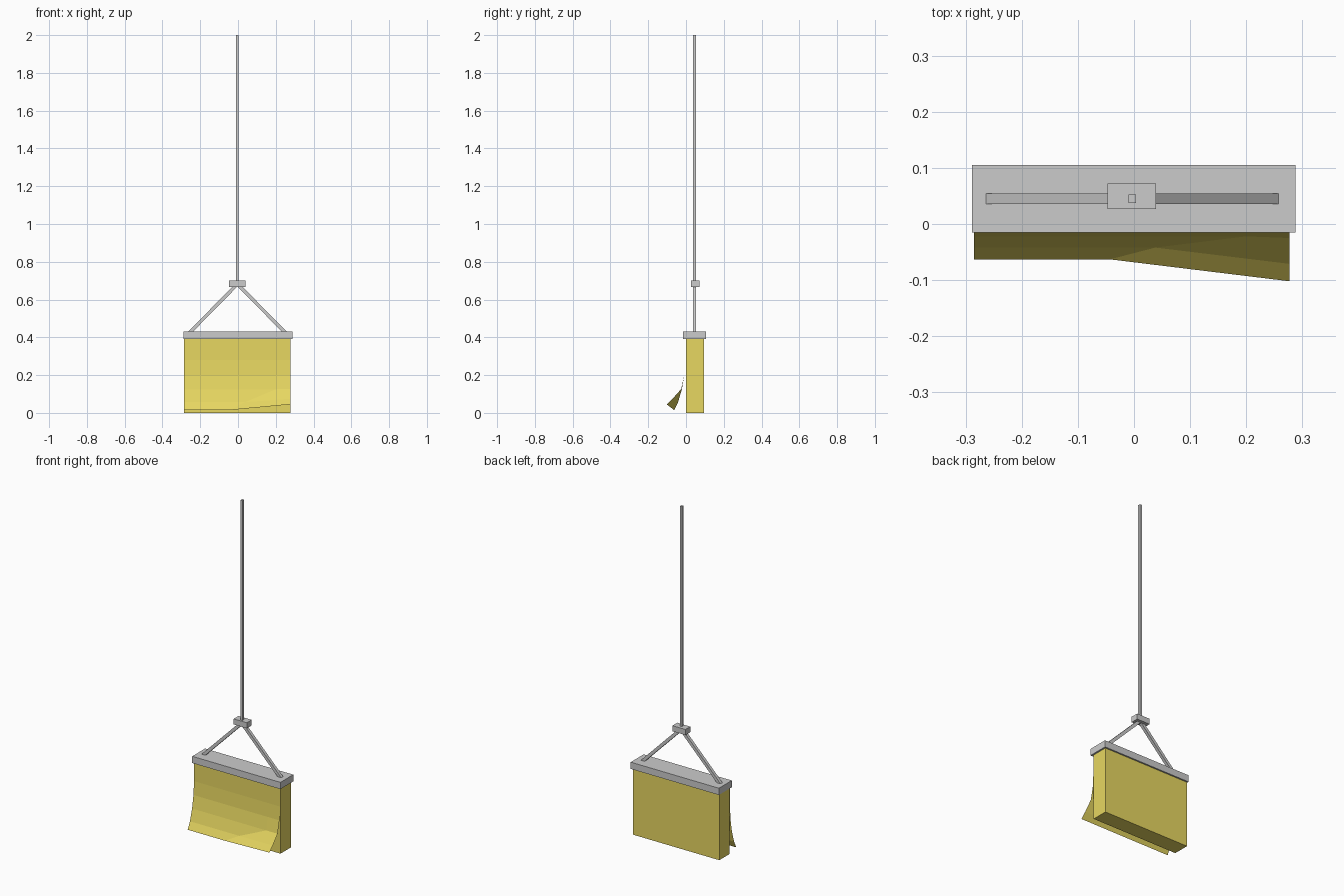
import bpy, bmesh, math
from mathutils import Vector

if "Cube" in bpy.data.objects:
    bpy.data.objects.remove(bpy.data.objects["Cube"])

CX, CY = -0.003, 0.045


def material(name, color):
    m = bpy.data.materials.new(name)
    m.diffuse_color = color
    m.use_nodes = True
    m.node_tree.nodes["Principled BSDF"].inputs["Base Color"].default_value = m.diffuse_color
    return m


yellow = material("yellow", (0.80, 0.68, 0.12, 1))


def finish(name, bm, mat=None):
    me = bpy.data.meshes.new(name)
    bm.to_mesh(me)
    bm.free()
    ob = bpy.data.objects.new(name, me)
    bpy.context.collection.objects.link(ob)
    if mat:
        me.materials.append(mat)
    return ob


def box(name, lo, hi, mat=None):
    lo, hi = Vector(lo), Vector(hi)
    bm = bmesh.new()
    bmesh.ops.create_cube(bm, size=1)
    bmesh.ops.scale(bm, vec=hi - lo, verts=bm.verts)
    bmesh.ops.translate(bm, vec=(lo + hi) / 2, verts=bm.verts)
    return finish(name, bm, mat)


def bar(name, a, b, w):
    # square bar from a to b
    a, b = Vector(a), Vector(b)
    ob = box(name, (-w / 2, -w / 2, 0), (w / 2, w / 2, (b - a).length))
    ob.location = a
    d = b - a
    ob.rotation_euler = (0, math.atan2(d.x, d.z), 0)
    return ob


# pad of paper and its clamp
box("paper_pad", (-0.285, 0, 0), (0.278, 0.096, 0.395), yellow)
box("top_clamp", (-0.289, -0.015, 0.39), (0.288, 0.105, 0.43))

# hanging hardware
box("hub", (CX - 0.044, 0.027, 0.667), (CX + 0.042, 0.072, 0.70))
box("hanging_rod", (CX - 0.0065, 0.037, 0.69), (CX + 0.0065, 0.053, 2.0))
for side, s in (("left", -1), ("right", 1)):
    bar(side + "_strut", (CX + s * 0.258, CY, 0.42), (CX + s * 0.004, CY, 0.678), 0.018)

# curling front sheet: left (y, z), right (y, z), x where the corner curl begins
rows = [
    ((-0.004, 0.392), (-0.004, 0.392), 0.20),
    ((-0.004, 0.28), (-0.004, 0.28), 0.20),
    ((-0.009, 0.20), (-0.009, 0.20), 0.20),
    ((-0.022, 0.125), (-0.025, 0.127), 0.20),
    ((-0.042, 0.057), (-0.071, 0.075), 0.038),
    ((-0.063, 0.015), (-0.102, 0.045), -0.043),
]
bm = bmesh.new()
prev = None
for (ly, lz), (ry, rz), bend in rows:
    cur = [bm.verts.new(p) for p in
           ((-0.285, ly, lz), (bend, ly, lz), (0.277, ry, rz))]
    if prev:
        for i in range(2):
            bm.faces.new((prev[i], cur[i], cur[i + 1], prev[i + 1]))
    prev = cur
finish("curled_front_sheet", bm, yellow)
